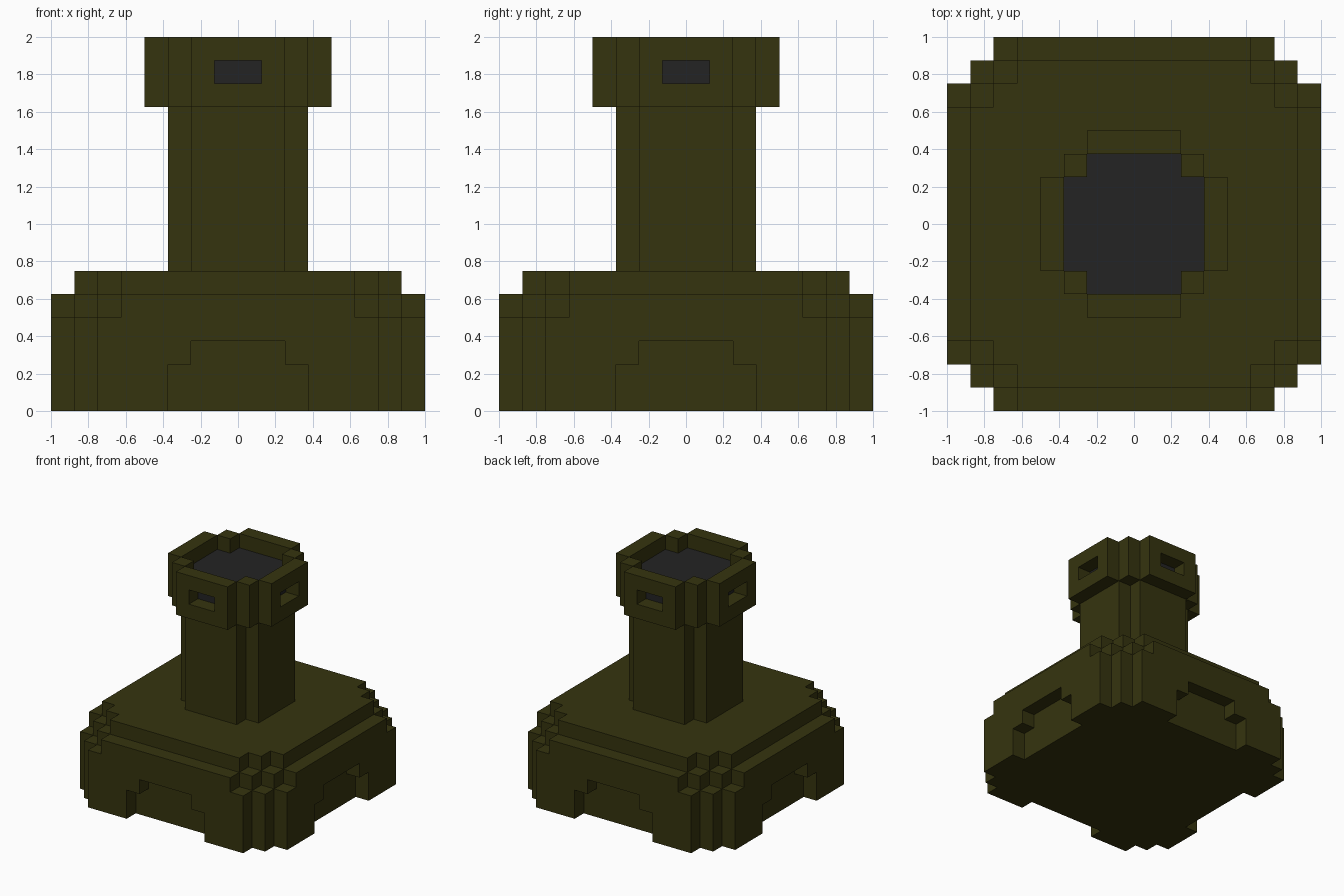
import bpy, bmesh
from mathutils import Vector

if "Cube" in bpy.data.objects:
    bpy.data.objects.remove(bpy.data.objects["Cube"])

U = 0.125  # size of one block


def material(name, rgb):
    m = bpy.data.materials.new(name)
    m.diffuse_color = (*rgb, 1.0)
    m.use_nodes = True
    m.node_tree.nodes["Principled BSDF"].inputs["Base Color"].default_value = m.diffuse_color
    return m


olive = material("dark olive", (0.036, 0.034, 0.0045))
charcoal = material("charcoal", (0.0168, 0.0168, 0.0175))


def slab(steps, z0, z1):
    """Blocks of a stepped plan: union of rectangles given by half sizes."""
    return {(x, y, z) for hx, hy in steps
            for x in range(-hx, hx) for y in range(-hy, hy) for z in range(z0, z1)}


def side_cut(half, out, z0, z1):
    """One-block-deep openings repeated on all four sides."""
    cut = set()
    for u in range(-half, half):
        for z in range(z0, z1):
            cut |= {(u, -out, z), (u, out - 1, z), (-out, u, z), (out - 1, u, z)}
    return cut


# Base with stepped shoulders and four arched recesses
base = (slab([(8, 6), (7, 7), (6, 8)], 0, 4)
        | slab([(8, 5), (7, 6), (6, 7), (5, 8)], 4, 5)
        | slab([(7, 5), (6, 6), (5, 7)], 5, 6))
base -= side_cut(3, 8, 0, 2) | side_cut(2, 8, 2, 3)

# Tower shaft
shaft_plan = [(3, 2), (2, 3)]
shaft = slab(shaft_plan, 6, 14)

# Crown ring with four window slots
crown = slab([(4, 2), (3, 3), (2, 4)], 13, 16) - slab(shaft_plan, 13, 16)
crown -= side_cut(1, 4, 14, 15)

# Dark core inside the crown, seen from above and through the slots
core = slab(shaft_plan, 14, 15)

parts = [("base", base, olive), ("tower_shaft", shaft, olive),
         ("crown", crown, olive), ("crown_core", core, charcoal)]
solid = set().union(*(p[1] for p in parts))


def build(name, cells, mat):
    """Skin the blocks, leaving out faces hidden against other blocks."""
    bm = bmesh.new()
    verts = {}
    for c in sorted(cells):
        for axis in range(3):
            for side in (0, 1):
                n = list(c)
                n[axis] += 2 * side - 1
                if tuple(n) in solid:
                    continue
                a, b = (axis + 1) % 3, (axis + 2) % 3
                quad = []
                for da, db in ((0, 0), (1, 0), (1, 1), (0, 1)):
                    p = list(c)
                    p[axis] += side
                    p[a] += da
                    p[b] += db
                    p = tuple(p)
                    if p not in verts:
                        verts[p] = bm.verts.new(Vector(p) * U)
                    quad.append(verts[p])
                bm.faces.new(quad if side else quad[::-1])
    # merge flat regions into large faces
    bmesh.ops.dissolve_limit(bm, angle_limit=0.01, verts=bm.verts[:], edges=bm.edges[:])
    me = bpy.data.meshes.new(name)
    bm.to_mesh(me)
    bm.free()
    me.materials.append(mat)
    bpy.context.collection.objects.link(bpy.data.objects.new(name, me))


for part in parts:
    build(*part)
